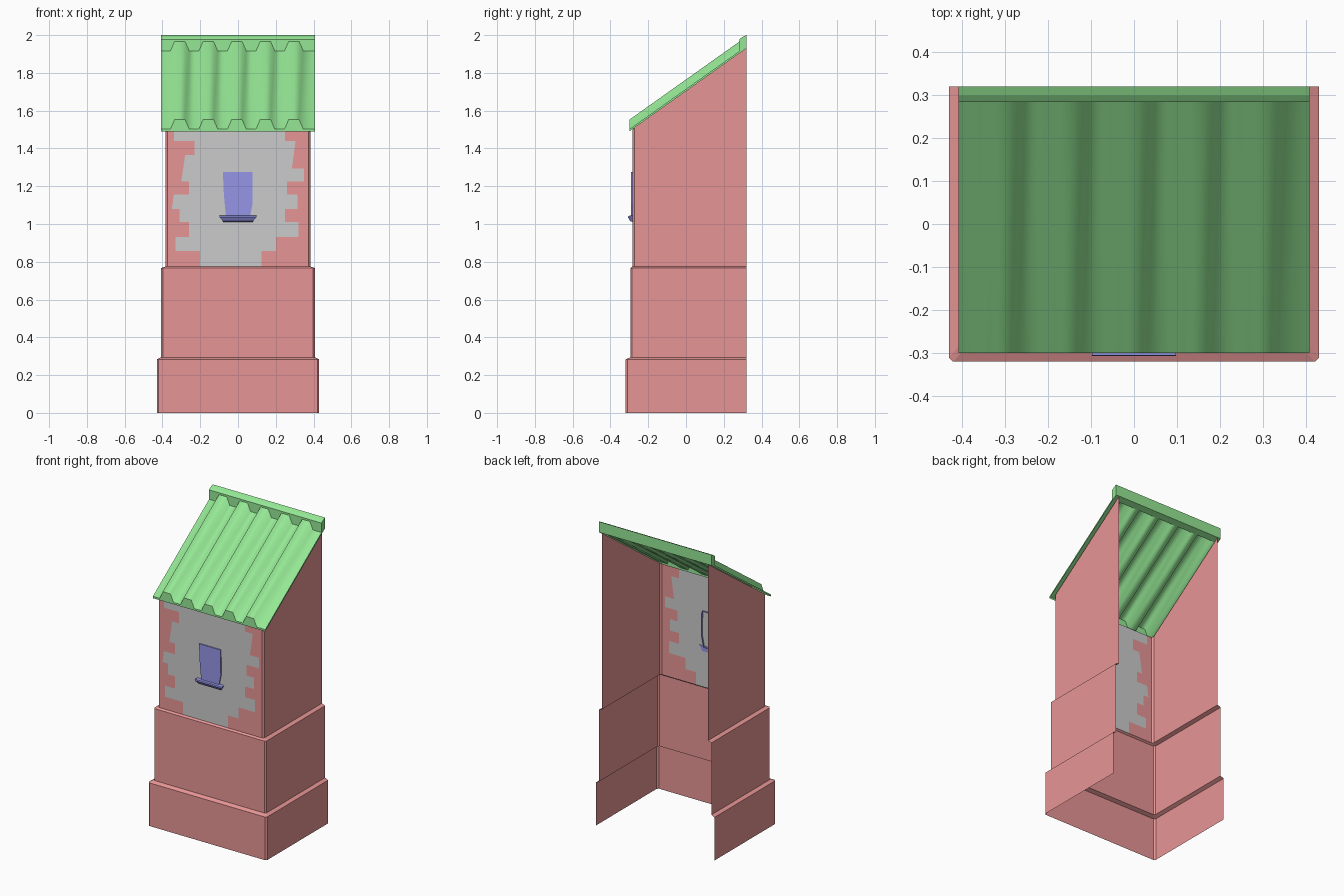
import bpy, bmesh, math

cube = bpy.data.objects.get("Cube")
if cube:
    bpy.data.objects.remove(cube, do_unlink=True)


def material(name, rgb):
    m = bpy.data.materials.new(name)
    m.use_nodes = True
    color = (*rgb, 1)
    m.diffuse_color = color
    m.node_tree.nodes["Principled BSDF"].inputs["Base Color"].default_value = color
    return m


BRICK = material("rose brick", (0.8, 0.3, 0.3))
PLASTER = material("grey plaster", (0.6, 0.6, 0.6))
ROOF = material("green roof", (0.3, 0.8, 0.3))
BLUE = material("blue window", (0.3, 0.3, 0.8))


def finish(name, bm, mats, recalc=True):
    bmesh.ops.remove_doubles(bm, verts=bm.verts, dist=0.0005)
    if recalc:
        bmesh.ops.recalc_face_normals(bm, faces=bm.faces)
    mesh = bpy.data.meshes.new(name)
    bm.to_mesh(mesh)
    bm.free()
    for m in mats:
        mesh.materials.append(m)
    obj = bpy.data.objects.new(name, mesh)
    bpy.context.collection.objects.link(obj)
    return obj


def add_face(bm, points, mat=0):
    f = bm.faces.new([bm.verts.new(p) for p in points])
    f.material_index = mat
    return f


def strip(bm, a, b):
    """Quads between two rows of points."""
    for i in range(len(a) - 1):
        add_face(bm, (a[i], a[i + 1], b[i + 1], b[i]))


BACK, EAVE, HALF = 0.32, -0.30, 0.408


def slope(y):
    """Height of the roof underside at depth y."""
    return 1.49 + 0.71 * (y - EAVE)


# Stepped wall shell, open at the back
CH = 0.01


def plan(w, front, z=None):
    pts = [(-w, BACK), (-w, front + CH), (-w + CH, front)]
    pts += [(-x, y) for x, y in reversed(pts)]
    return [(x, y, slope(y) if z is None else z) for x, y in pts]


base, mid, top = (0.43, -0.32), (0.408, -0.295), (0.384, -0.283)
rings = [plan(*base, 0), plan(*base, 0.283), plan(*mid, 0.294),
         plan(*mid, 0.766), plan(*top, 0.775), plan(*top)]
bm = bmesh.new()
for low, high in zip(rings, rings[1:]):
    strip(bm, low, high)

# Front wall of the top tier: rows of exposed brick around worn plaster
bm.faces.ensure_lookup_table()
bm.faces.remove(next(f for f in bm.faces if f.calc_center_median().z > 1
                     and abs(f.calc_center_median().x) < 0.1))
# bottom height, left edge, right edge, left lean, right lean
rows = [(1.44, -0.34, 0.25, 0, 0), (1.365, -0.23, 0.305, 0, -0.01),
        (1.295, -0.28, 0.295, -0.01, -0.01), (1.225, -0.29, 0.35, -0.01, 0),
        (1.155, -0.26, 0.26, 0, 0), (1.08, -0.34, 0.315, -0.01, 0),
        (1.01, -0.31, 0.25, 0, 0), (0.93, -0.26, 0.32, 0, 0),
        (0.857, -0.33, 0.20, 0, 0), (0.775, -0.20, 0.125, 0, 0)]
w, y = top[0] - CH, top[1]
z1 = slope(y)
for z0, xl, xr, dl, dr in rows:
    lower, upper = (-w, xl + dl, xr + dr, w), (-w, xl, xr, w)
    for i in range(3):
        add_face(bm, ((lower[i], y, z0), (lower[i + 1], y, z0),
                      (upper[i + 1], y, z1), (upper[i], y, z1)), int(i == 1))
    z1 = z0
for f in bm.faces:
    f.normal_update()
finish("tower_walls", bm, [BRICK, PLASTER], recalc=False)

# Corrugated roof sheet
profile = [(-HALF, 0)]
for k in range(5):
    c = -0.308 + 0.151 * k
    profile += [(c - 0.05, 0), (c - 0.028, 0.05), (c + 0.028, 0.05), (c + 0.05, 0)]
profile.append((HALF, 0))
LIP = 0.012


def sheet_row(y):
    return [(x, y, slope(y) + LIP + h) for x, h in profile]


bm = bmesh.new()
strip(bm, sheet_row(EAVE), sheet_row(BACK))
sheet = finish("roof_sheet", bm, [ROOF], recalc=False)
bpy.context.view_layer.objects.active = sheet
sheet.select_set(True)
bpy.ops.object.shade_smooth_by_angle(angle=math.radians(80))
sheet.select_set(False)

# Closed ends and side lips of the sheet
bm = bmesh.new()
for y in (EAVE, BACK):
    row = sheet_row(y)
    edge = [(x, y, slope(y)) for x, _, _ in row]
    strip(bm, edge, row) if y == EAVE else strip(bm, row, edge)
for x, order in ((HALF, 1), (-HALF, -1)):
    pts = [(x, EAVE, slope(EAVE)), (x, BACK, slope(BACK)),
           (x, BACK, slope(BACK) + LIP), (x, EAVE, slope(EAVE) + LIP)]
    add_face(bm, pts[::order])
finish("roof_edges", bm, [ROOF], recalc=False)


def prism(name, outline, place, near, far, mat, ends=(True, True)):
    """Extrude a 2D outline; place(u, v, t) maps it into space."""
    bm = bmesh.new()
    a = [place(u, v, near) for u, v in outline]
    b = [place(u, v, far) for u, v in outline]
    strip(bm, a + a[:1], b + b[:1])
    if ends[0]:
        add_face(bm, a)
    if ends[1]:
        add_face(bm, b)
    return finish(name, bm, [mat])


# Capping strip along the high edge of the roof
prism("roof_cap", [(0.283, 1.915), (0.283, 1.978), (0.298, 1.99), (BACK, 2.0), (BACK, 1.93)],
      lambda u, v, t: (t, u, v), -HALF, HALF, ROOF)

# Crooked window, open towards the inside
prism("window", [(-0.08, 1.275), (-0.075, 1.16), (-0.064, 1.04),
                 (0.064, 1.04), (0.078, 1.11), (0.076, 1.275)],
      lambda u, v, t: (u, t, v), -0.29, -0.272, BLUE, (True, False))

# Window sill with a narrower underside
prism("window_sill", [(-0.28, 1.01), (-0.295, 1.015), (-0.307, 1.035), (-0.305, 1.043), (-0.28, 1.046)],
      lambda u, v, t: (t * (0.8 if v < 1.02 else 1), u, v), -0.098, 0.098, BLUE)
